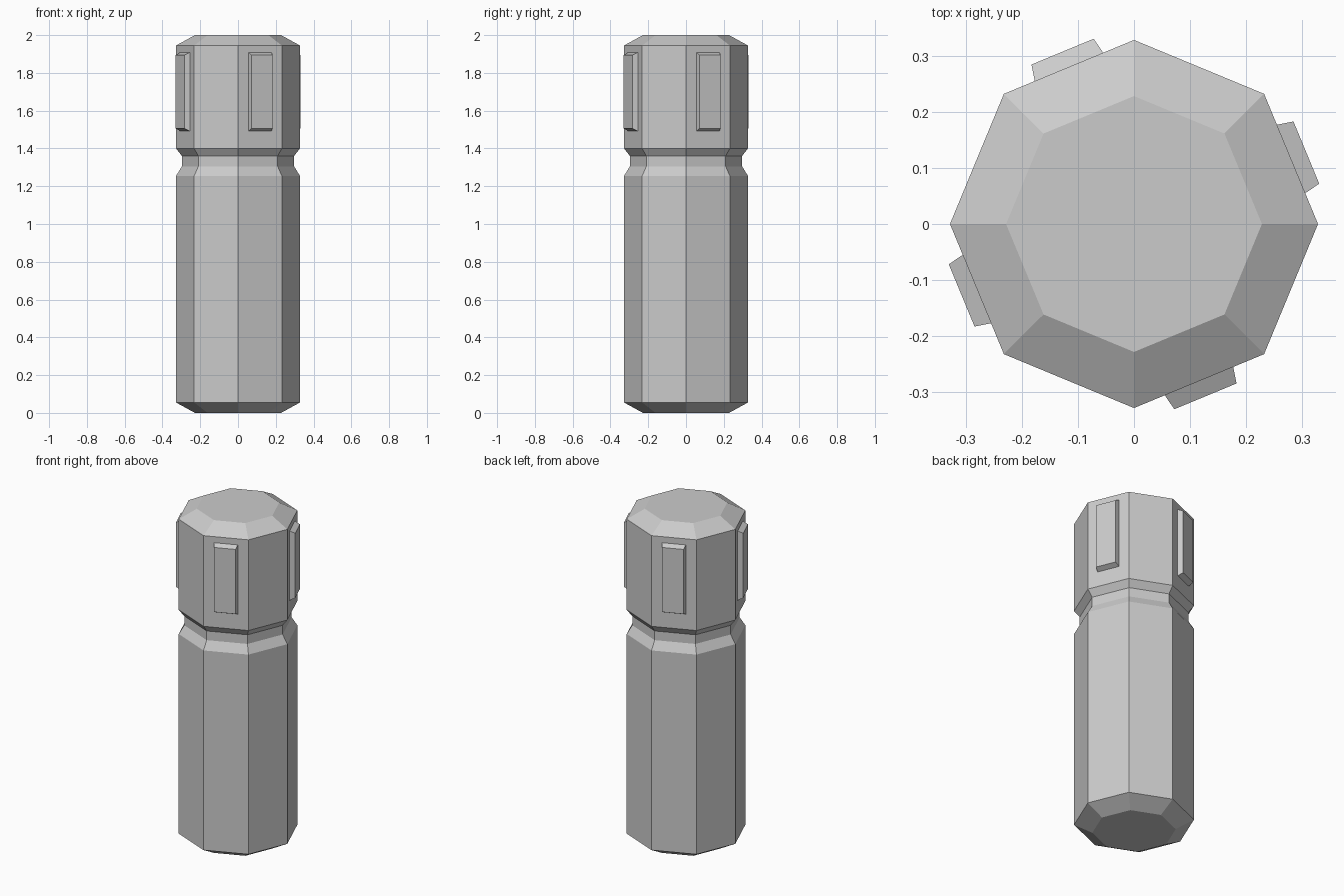
import bpy
from math import cos, sin, pi
from mathutils import Matrix

if "Cube" in bpy.data.objects:
    bpy.data.objects.remove(bpy.data.objects["Cube"])


def make_object(name, verts, faces):
    mesh = bpy.data.meshes.new(name)
    mesh.from_pydata(verts, [], faces)
    mesh.update()
    obj = bpy.data.objects.new(name, mesh)
    bpy.context.collection.objects.link(obj)
    return obj


def loft(name, rings):
    """Skin equal-sized rings of points and cap both ends."""
    n = len(rings[0])
    faces = [tuple(reversed(range(n)))]
    for k in range(len(rings) - 1):
        for i in range(n):
            j = (i + 1) % n
            faces.append((k * n + i, k * n + j, (k + 1) * n + j, (k + 1) * n + i))
    faces.append(tuple(range((len(rings) - 1) * n, len(rings) * n)))
    return make_object(name, [p for ring in rings for p in ring], faces)


# Octagonal post: (radius, height) profile with chamfered ends and a neck groove
SIDES = 8
R = 0.328
profile = [(0.228, 0), (R, 0.055), (R, 1.255), (0.297, 1.305),
           (0.297, 1.36), (R, 1.40), (R, 1.945), (0.228, 2.0)]
loft("post", [[(r * cos(2 * pi * i / SIDES), r * sin(2 * pi * i / SIDES), z)
               for i in range(SIDES)] for r, z in profile])


# Raised bevelled panels on every other face of the head
def panel_ring(depth, half_w, half_h, mid=1.70):
    return [(depth, s * half_w, mid + t * half_h)
            for s, t in ((-1, -1), (1, -1), (1, 1), (-1, 1))]


for k in range(4):
    panel = loft(f"side_panel_{k + 1}", [panel_ring(0.298, 0.067, 0.211),
                                         panel_ring(0.3325, 0.060, 0.194)])
    panel.data.transform(Matrix.Rotation(pi / 8 + k * pi / 2, 4, 'Z'))
